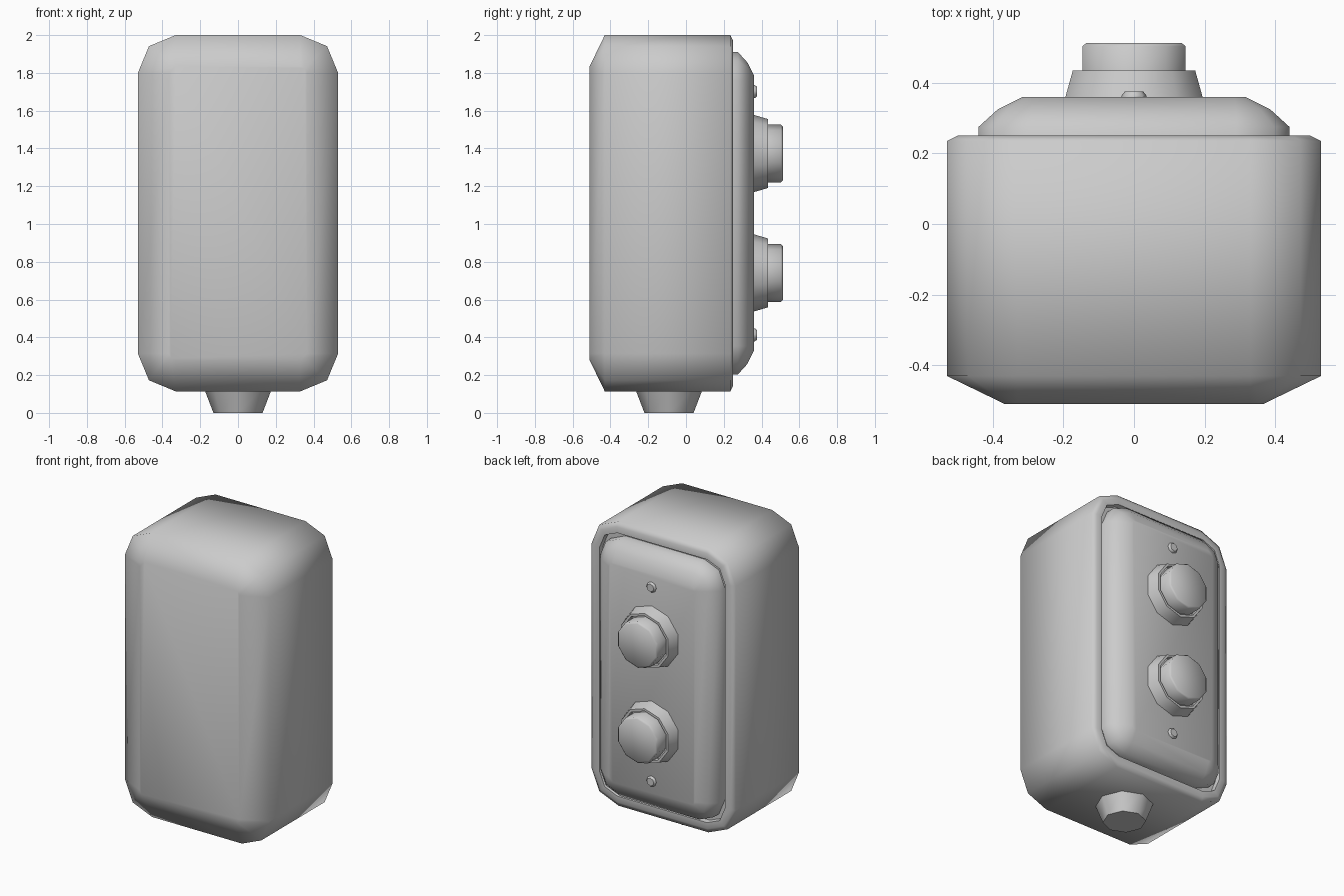
import bpy
import bmesh
import math
from mathutils import Vector

if "Cube" in bpy.data.objects:
    bpy.data.objects.remove(bpy.data.objects["Cube"], do_unlink=True)

MID_Z = 1.057

grey = bpy.data.materials.new("light grey plastic")
grey.use_nodes = True
tone = (0.6, 0.6, 0.6, 1.0)
grey.diffuse_color = tone
grey.node_tree.nodes["Principled BSDF"].inputs["Base Color"].default_value = tone


def skin(name, rings, angle):
    """Bridge matching rings of points and cap both ends."""
    bm = bmesh.new()
    loops = [[bm.verts.new(p) for p in ring] for ring in rings]
    for a, b in zip(loops, loops[1:]):
        for i in range(len(a)):
            j = (i + 1) % len(a)
            bm.faces.new((a[i], a[j], b[j], b[i]))
    bm.faces.new(loops[0])
    bm.faces.new(loops[-1])
    bmesh.ops.recalc_face_normals(bm, faces=bm.faces)
    mesh = bpy.data.meshes.new(name)
    bm.to_mesh(mesh)
    bm.free()
    mesh.materials.append(grey)
    obj = bpy.data.objects.new(name, mesh)
    bpy.context.collection.objects.link(obj)
    bpy.ops.object.select_all(action='DESELECT')
    obj.select_set(True)
    bpy.context.view_layer.objects.active = obj
    bpy.ops.object.shade_smooth_by_angle(angle=math.radians(angle))
    return obj


def rounded_ring(half_w, half_h, radius, inset, y):
    """Rectangle in XZ with two-step rounded corners, shrunk by inset."""
    w, h = half_w - inset, half_h - inset
    r = max(radius - inset, 0.03)
    points = []
    for corner, (sx, sz) in enumerate(((1, 1), (-1, 1), (-1, -1), (1, -1))):
        for step in range(3):
            a = math.radians(90 * corner + 45 * step)
            points.append((sx * (w - r) + r * math.cos(a), y,
                           MID_Z + sz * (h - r) + r * math.sin(a)))
    return points


def lathe(name, origin, axis, profile, sides, angle):
    """Turn a (distance, radius) profile about an axis, faceted."""
    axis = Vector(axis)
    u = Vector((0, 0, 1)) if abs(axis.z) < 0.5 else Vector((1, 0, 0))
    v = axis.cross(u)
    rings = []
    for dist, r in profile:
        turn = [2 * math.pi * i / sides for i in range(sides)]
        rings.append([Vector(origin) + axis * dist
                      + r * (u * math.cos(t) + v * math.sin(t)) for t in turn])
    return skin(name, rings, angle)


# Housing: chamfered front, rounded rim and shallow groove at the back
housing = [(0.165, -0.51), (0, -0.43), (0, 0.235), (0.03, 0.25),
           (0.07, 0.25), (0.075, 0.22)]
skin("housing", [rounded_ring(0.53, 0.943, 0.2, i, y) for i, y in housing], 75)

# Raised cover plate set in the rim
cover = [(0, 0.21), (0, 0.275), (0.055, 0.325), (0.125, 0.36)]
skin("cover_plate", [rounded_ring(0.44, 0.853, 0.15, i, y) for i, y in cover], 75)

# Push buttons with recessed collars, and the cover screws
for label, side in (("upper", 1), ("lower", -1)):
    button_z = MID_Z + side * 0.316
    lathe(label + "_collar", (0, 0.35, button_z), (0, 1, 0),
          [(0, 0.207), (0.085, 0.182), (0.085, 0.166), (0.065, 0.162)], 10, 40)
    lathe(label + "_button", (0, 0.4, button_z), (0, 1, 0),
          [(0, 0.153), (0.103, 0.153), (0.113, 0.142)], 10, 50)
    lathe(label + "_screw", (0, 0.355, MID_Z + side * 0.644), (0, 1, 0),
          [(0, 0.035), (0.009, 0.035), (0.02, 0.026)], 8, 40)

# Tapered cable gland underneath
lathe("cable_gland", (0, -0.09, 0), (0, 0, 1),
      [(0, 0.13), (0.125, 0.178)], 8, 50)
